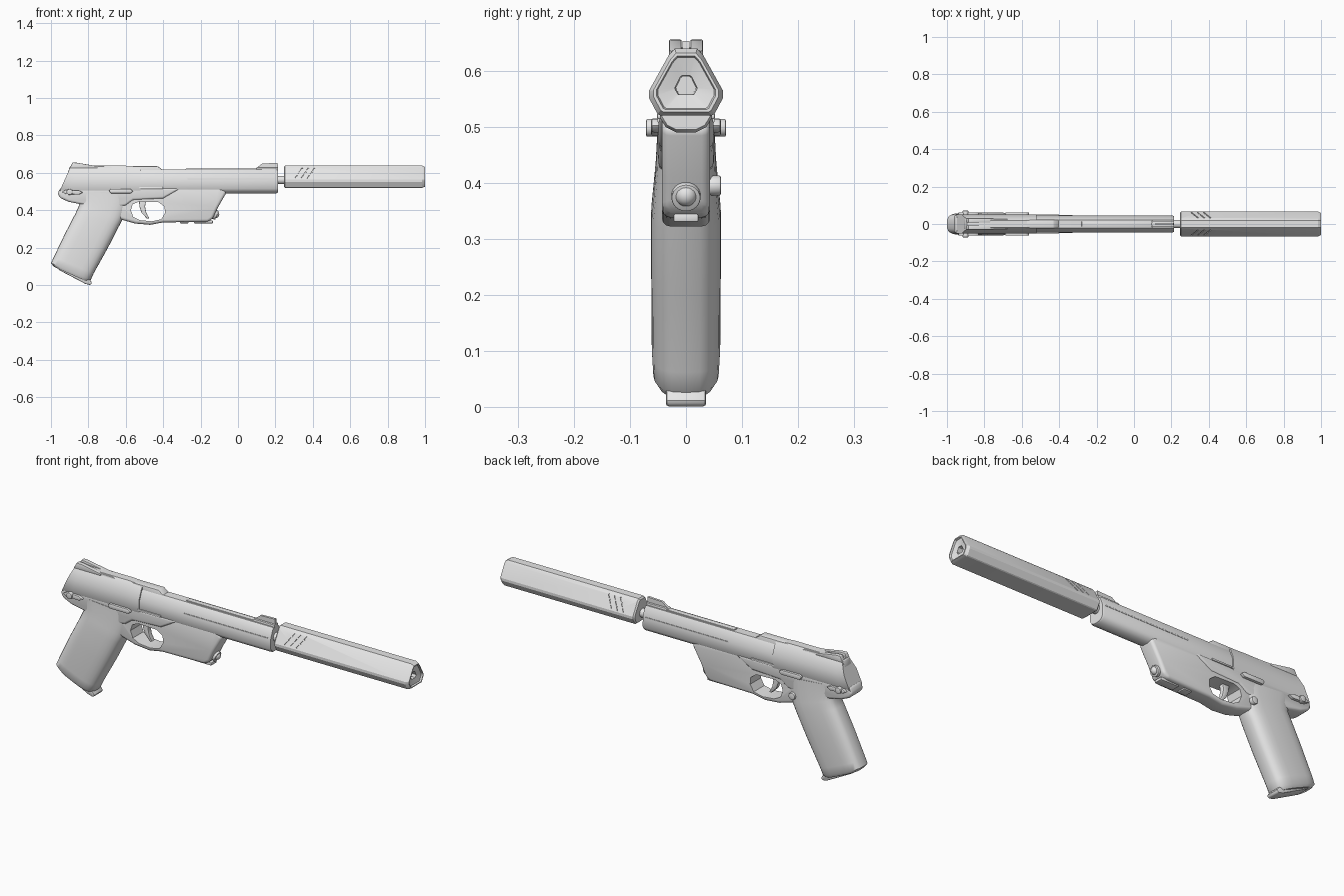
import bpy, bmesh, math
from mathutils import Vector, Matrix

if "Cube" in bpy.data.objects:
    bpy.data.objects.remove(bpy.data.objects["Cube"])

GREY = bpy.data.materials.new("plain grey")
GREY.diffuse_color = (0.8, 0.8, 0.8, 1)
GREY.use_nodes = True
GREY.node_tree.nodes["Principled BSDF"].inputs["Base Color"].default_value = GREY.diffuse_color


def finish(name, bm, bevel=0.0, segs=2, cutters=(), angle=35):
    """Turn a bmesh into a named, bevelled, cut and shaded object."""
    bmesh.ops.recalc_face_normals(bm, faces=bm.faces)
    me = bpy.data.meshes.new(name)
    bm.to_mesh(me)
    bm.free()
    me.materials.append(GREY)
    ob = bpy.data.objects.new(name, me)
    bpy.context.collection.objects.link(ob)
    if bevel:
        m = ob.modifiers.new("bevel", 'BEVEL')
        m.width, m.segments, m.limit_method = bevel, segs, 'ANGLE'
        m.angle_limit = math.radians(30)
    for c in cutters:
        m = ob.modifiers.new("cut", 'BOOLEAN')
        m.operation, m.object, m.solver = 'DIFFERENCE', c, 'EXACT'
    bpy.ops.object.select_all(action='DESELECT')
    ob.select_set(True)
    bpy.context.view_layer.objects.active = ob
    if ob.modifiers:
        bpy.ops.object.convert(target='MESH')
    bpy.ops.object.shade_smooth_by_angle(angle=math.radians(angle))
    for c in cutters:
        bpy.data.objects.remove(c)
    return ob


def plate(name, pts, y0, y1, **kw):
    """Side profile (x, z) extruded from y0 to y1."""
    bm = bmesh.new()
    f = bm.faces.new([bm.verts.new((x, y0, z)) for x, z in pts])
    ext = bmesh.ops.extrude_face_region(bm, geom=[f])
    for v in ext["geom"]:
        if isinstance(v, bmesh.types.BMVert):
            v.co.y = y1
    return finish(name, bm, **kw)


def loft(name, rings, **kw):
    """Skin a list of equal-length point rings and cap the ends."""
    bm = bmesh.new()
    vs = [[bm.verts.new(p) for p in r] for r in rings]
    n = len(vs[0])
    for a, b in zip(vs, vs[1:]):
        for i in range(n):
            j = (i + 1) % n
            bm.faces.new((a[i], a[j], b[j], b[i]))
    bm.faces.new(vs[0])
    bm.faces.new(vs[-1])
    return finish(name, bm, **kw)


def mirror(half):
    """Mirror a half cross-section (y, z) to a closed one."""
    return half + [(-y, z) for y, z in reversed(half)]


def rod(name, centre, radius, depth, axis, n=20, **kw):
    bm = bmesh.new()
    q = Vector(axis).to_track_quat('Z', 'Y').to_matrix().to_4x4()
    bmesh.ops.create_cone(bm, cap_ends=True, segments=n, radius1=radius, radius2=radius,
                          depth=depth, matrix=Matrix.Translation(centre) @ q)
    return finish(name, bm, **kw)


def slab(name, x0, x1, y0, y1, z0, z1, **kw):
    return plate(name, [(x0, z0), (x1, z0), (x1, z1), (x0, z1)], y0, y1, **kw)


# --- suppressor: rounded triangular tube with a recessed muzzle ---
tube = mirror([(.02, .639), (.031, .627), (.066, .564), (.066, .551), (.051, .523), (.046, .52)])
cz = .572


def tube_ring(x, s):
    return [(x, y * s, cz + (z - cz) * s) for y, z in tube]


def bore_ring(x, r):
    out = []
    for y, z in tube:
        d = Vector((y, z - cz)).normalized() * r
        out.append((x, d.x, cz + d.y))
    return out


slots = []
for s in (-1, 1):
    top, low = Vector((0, s * .031, .627)), Vector((0, s * .066, .564))
    for k in range(3):
        a = low.lerp(top, .08) + Vector((.305 + k * .033, 0, 0))
        b = top + Vector((.345 + k * .033, 0, 0))
        along = (b - a).normalized()
        normal = Vector((0, s * .063, .035)).normalized()
        side = along.cross(normal)
        for t in (.15, .5, .85):
            p = a.lerp(b, t)
            mat = Matrix((along * .02, normal * .008, side * .006)).transposed().to_4x4()
            bm = bmesh.new()
            bmesh.ops.create_cube(bm, size=1, matrix=Matrix.Translation(p) @ mat)
            slots.append(finish("slot_cutter", bm))
loft("suppressor", [tube_ring(.245, .9), tube_ring(.252, 1), tube_ring(.985, 1), tube_ring(1, .88),
                    tube_ring(1, .8), tube_ring(.992, .76), bore_ring(.985, .02),
                    bore_ring(.9, .018)], cutters=slots, angle=25)
rod("muzzle_connector", (.23, 0, .562), .022, .08, (1, 0, 0))

# --- barrel shroud ---
shroud = mirror([(.022, .617), (.03, .606), (.045, .568), (.046, .515), (.036, .499), (.018, .49)])
loft("barrel_shroud", [[(x, y * s, .555 + (z - .555) * s) for y, z in shroud]
                       for x, s in ((-.6, 1), (.205, 1), (.213, .93))])
for s in (-1, 1):
    slab("shroud_rib", -.27, .2, s * .02, s * .0465, .564, .57)
slab("top_strip", -.28, .1, -.014, .014, .61, .622, bevel=.003)

# --- slide: rear housing with slanted back, ramping down to the shroud ---
half = [(.02, .638), (.032, .622), (.05, .575), (.051, .51), (.045, .5)]


def slide_ring(x, lean, drop):
    return [(x + lean * (z - .5), y, z - drop * max(0, z - .5)) for y, z in mirror(half)]


loft("slide", [slide_ring(-.955, .45, 0), slide_ring(-.9, .3, 0), slide_ring(-.6, 0, 0),
               slide_ring(-.52, 0, .04)])
plate("slide_top", [(-.6, .58), (-.6, .636), (-.43, .636), (-.405, .618), (-.38, .58)],
      -.024, .024, bevel=.006)

# --- sights ---
plate("rear_sight_base", [(-.91, .6), (-.9, .632), (-.88, .641), (-.68, .634), (-.66, .62), (-.66, .6)],
      -.028, .028, bevel=.004)
for s in (-1, 1):
    plate("rear_sight_ear", [(-.9, .625), (-.885, .655), (-.86, .654), (-.75, .635), (-.75, .625)],
          s * .008, s * .03, bevel=.002)
plate("front_sight_base", [(.09, .61), (.1, .628), (.215, .628), (.215, .61)], -.016, .016, bevel=.003)
plate("front_sight_blade", [(.09, .62), (.13, .65), (.212, .653), (.214, .62)], -.006, .006)

# --- frame: lower housing with guard opening ---
hole = plate("guard_cutter", [(-.573, .40), (-.56, .365), (-.525, .347), (-.46, .341), (-.41, .352),
                              (-.39, .385), (-.393, .42), (-.425, .443), (-.53, .446), (-.563, .432)],
             -.2, .2)
plate("lower_frame", [(-.72, .53), (-.72, .39), (-.63, .352), (-.55, .329), (-.47, .322), (-.4, .335),
                      (-.16, .338), (-.135, .355), (-.11, .41), (-.06, .497), (-.1, .53)],
      -.043, .043, bevel=.016, segs=3, cutters=[hole])
plate("upper_frame", [(-.95, .52), (-.965, .488), (-.95, .465), (-.905, .445), (-.84, .432), (-.7, .41),
                      (-.6, .425), (-.56, .455), (-.4, .462), (-.3, .52)],
      -.049, .049, bevel=.012, segs=3)
for x0, x1 in ((-.31, -.265), (-.235, -.135)):
    slab("accessory_rail", x0, x1, -.022, .022, .33, .345, bevel=.003)

# Round lens set into the sloped front of the housing
rod("lens_ring", (-.127, 0, .378), .026, .03, (.92, 0, -.38), n=24, bevel=.003)
bm = bmesh.new()
bmesh.ops.create_uvsphere(bm, u_segments=20, v_segments=10, radius=.02,
                          matrix=Matrix.Translation((-.12, 0, .378)))
finish("lens", bm)

# --- trigger: curved blade ---
plate("trigger", [(-.53, .46), (-.527, .42), (-.515, .385), (-.485, .354), (-.474, .358), (-.49, .385),
                  (-.497, .42), (-.49, .46)], -.012, .012, bevel=.003)

# --- grip: rounded sections between back and front points (x, z), with half width ---
sections = [((-.985, .098), (-.805, .018), .05), ((-1, .118), (-.787, .028), .059),
            ((-.985, .15), (-.772, .062), .061), ((-.925, .275), (-.695, .2), .062),
            ((-.868, .385), (-.636, .315), .062), ((-.85, .425), (-.615, .355), .058),
            ((-.855, .462), (-.595, .41), .054), ((-.88, .505), (-.57, .48), .051)]
rings = []
for back, front, w in sections:
    b, f = Vector(back), Vector(front)
    ring = []
    for i in range(28):
        t = 2 * math.pi * i / 28
        c, s = math.cos(t), math.sin(t)
        c = math.copysign(abs(c) ** .6, c)
        s = math.copysign(abs(s) ** .6, s)
        p = b.lerp(f, .5 + c / 2)
        ring.append((p.x, s * w, p.y))
    rings.append(ring)
loft("grip", rings, angle=45)
plate("magazine_base", [(-.96, .11), (-.96, .082), (-.815, .006), (-.79, .0), (-.78, .012), (-.8, .04)],
      -.036, .036, bevel=.006, segs=2)

# --- controls on both sides ---
for s in (-1, 1):
    plate("safety_lever", [(-.94, .497), (-.925, .508), (-.85, .506), (-.83, .495), (-.85, .484),
                           (-.92, .486)], s * .045, s * .062, bevel=.003)
    rod("safety_pivot", (-.9, s * .058, .498), .016, .026, (0, 1, 0), bevel=.003)
    plate("slide_catch", [(-.69, .505), (-.68, .515), (-.575, .514), (-.56, .502), (-.575, .49),
                          (-.68, .49)], s * .045, s * .062, bevel=.004)
    slab("takedown_bar", -.53, -.4, s * .04, s * .052, .514, .524, bevel=.003)
rod("magazine_release", (-.635, .05, .395), .018, .025, (0, 1, 0), bevel=.004)
